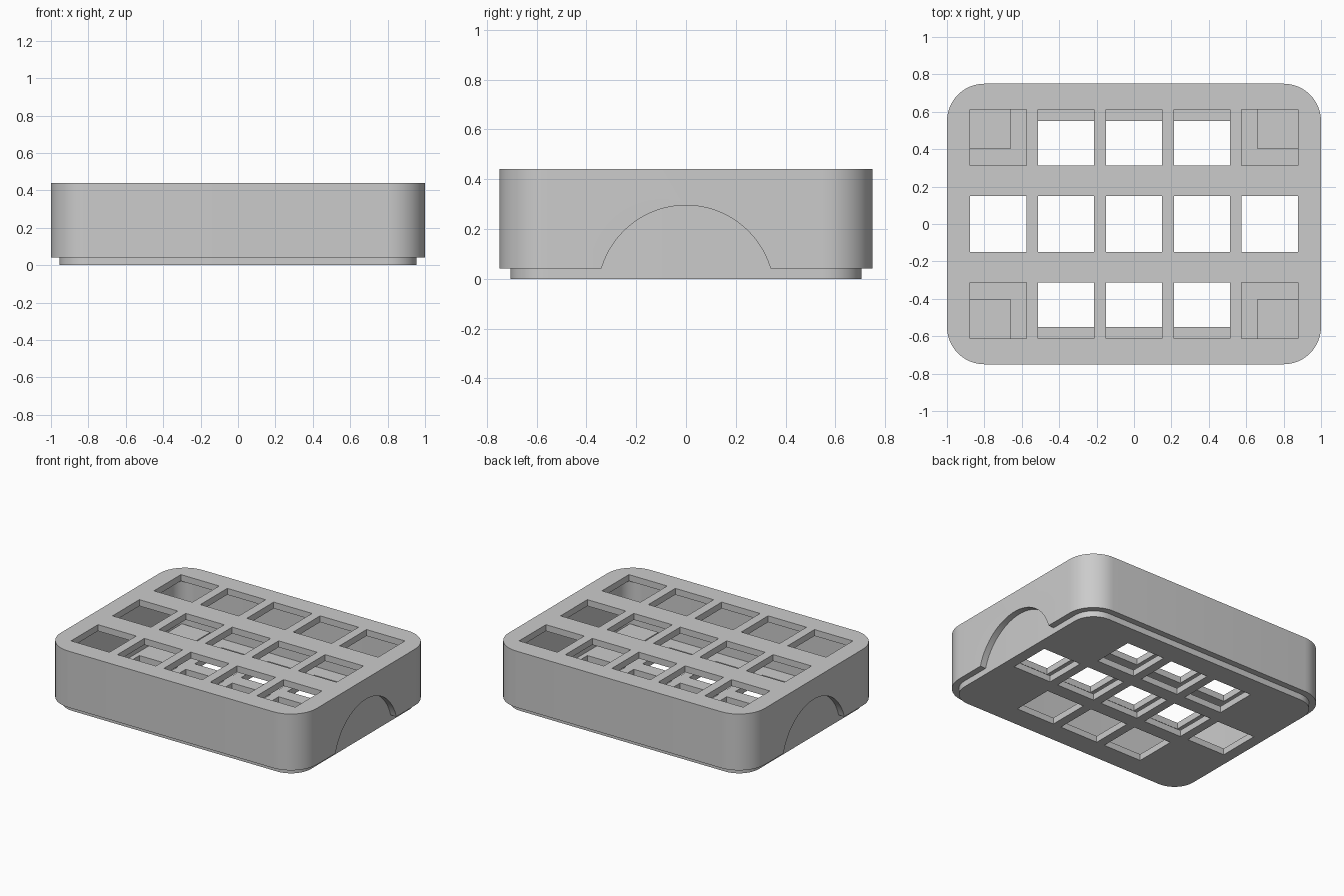
import bpy
import bmesh
import math

cube = bpy.data.objects.get("Cube")
if cube:
    bpy.data.objects.remove(cube, do_unlink=True)

grey = bpy.data.materials.new("light grey plastic")
grey.use_nodes = True
COLOUR = (0.6, 0.6, 0.6, 1)
grey.diffuse_color = COLOUR
grey.node_tree.nodes["Principled BSDF"].inputs["Base Color"].default_value = COLOUR

WALL = 0.045
HOLE = 0.3
PITCH_X = 0.363


def prism(name, outline, low, high, axis="z"):
    """Extrude a closed 2D outline along z or x."""
    bm = bmesh.new()
    place = (lambda a, b, h: (a, b, h)) if axis == "z" else (lambda a, b, h: (h, a, b))
    bottom = [bm.verts.new(place(a, b, low)) for a, b in outline]
    top = [bm.verts.new(place(a, b, high)) for a, b in outline]
    bm.faces.new(bottom[::-1])
    bm.faces.new(top)
    for i in range(len(outline)):
        j = (i + 1) % len(outline)
        bm.faces.new((bottom[i], bottom[j], top[j], top[i]))
    bmesh.ops.recalc_face_normals(bm, faces=bm.faces)
    mesh = bpy.data.meshes.new(name)
    bm.to_mesh(mesh)
    bm.free()
    mesh.materials.append(grey)
    obj = bpy.data.objects.new(name, mesh)
    bpy.context.collection.objects.link(obj)
    return obj


def rounded(half_x, half_y, radius, steps=12):
    """Rounded rectangle outline."""
    points = []
    for quarter, (sx, sy) in enumerate([(1, 1), (-1, 1), (-1, -1), (1, -1)]):
        for i in range(steps + 1):
            a = (quarter + i / steps) * math.pi / 2
            points.append((sx * (half_x - radius) + radius * math.cos(a),
                           sy * (half_y - radius) + radius * math.sin(a)))
    return points


def rect(x0, x1, y0, y1):
    return [(x0, y0), (x1, y0), (x1, y1), (x0, y1)]


def combine(obj, other, operation="DIFFERENCE"):
    """Apply a boolean and remove the helper."""
    mod = obj.modifiers.new("boolean", "BOOLEAN")
    mod.operation = operation
    mod.solver = "EXACT"
    mod.object = other
    bpy.context.view_layer.objects.active = obj
    bpy.ops.object.modifier_apply(modifier=mod.name)
    bpy.data.objects.remove(other, do_unlink=True)


def cut_window(obj, column, centre_y, low, high):
    x, h = column * PITCH_X, HOLE / 2
    combine(obj, prism("window_cutter", rect(x - h, x + h, centre_y - h, centre_y + h), low, high))


def finish(obj):
    bpy.ops.object.select_all(action="DESELECT")
    obj.select_set(True)
    bpy.context.view_layer.objects.active = obj
    bpy.ops.object.shade_smooth_by_angle(angle=math.radians(30))


# Lid: open-bottomed shell with a grid of windows in its top
lid = prism("lid", rounded(1, 0.75, 0.2), 0.042, 0.44)
combine(lid, prism("lid_cavity", rounded(1.001 - WALL, 0.751 - WALL, 0.156), -0.1, 0.44 - WALL))
for row in (-1, 0, 1):
    for column in range(-2, 3):
        cut_window(lid, column, row * 0.463, 0.3, 0.6)

# Finger notches: circular arches through both end walls
ARCH_R, ARCH_Z = 0.354, -0.059
arch = [(ARCH_R * math.cos(a), ARCH_Z + ARCH_R * math.sin(a))
        for a in (i * math.pi / 48 for i in range(49))]
for low, high in ((0.93, 1.1), (-1.1, -0.93)):
    combine(lid, prism("arch_cutter", arch, low, high, axis="x"))
finish(lid)

# Tray: nested box under the lid
tray = prism("tray", rounded(1 - WALL, 0.75 - WALL, 0.155), 0, 0.44 - WALL - 0.002)
combine(tray, prism("tray_cavity", rounded(1 - 2 * WALL, 0.75 - 2 * WALL, 0.11), WALL, 0.6))

# Floor windows: the grid without its corners
for row in (-1, 0, 1):
    for column in range(-2, 3):
        if row == 0 or abs(column) < 2:
            cut_window(tray, column, row * 0.4, -0.1, 0.1)

# Low corner pads on the floor
for sx in (-1, 1):
    for sy in (-1, 1):
        xs = sorted((sx * 0.657, sx * 0.88))
        ys = sorted((sy * 0.405, sy * 0.63))
        pad = prism("corner_pad", rect(*xs, *ys), WALL - 0.01, WALL + 0.04)
        combine(tray, pad, "UNION")
finish(tray)
